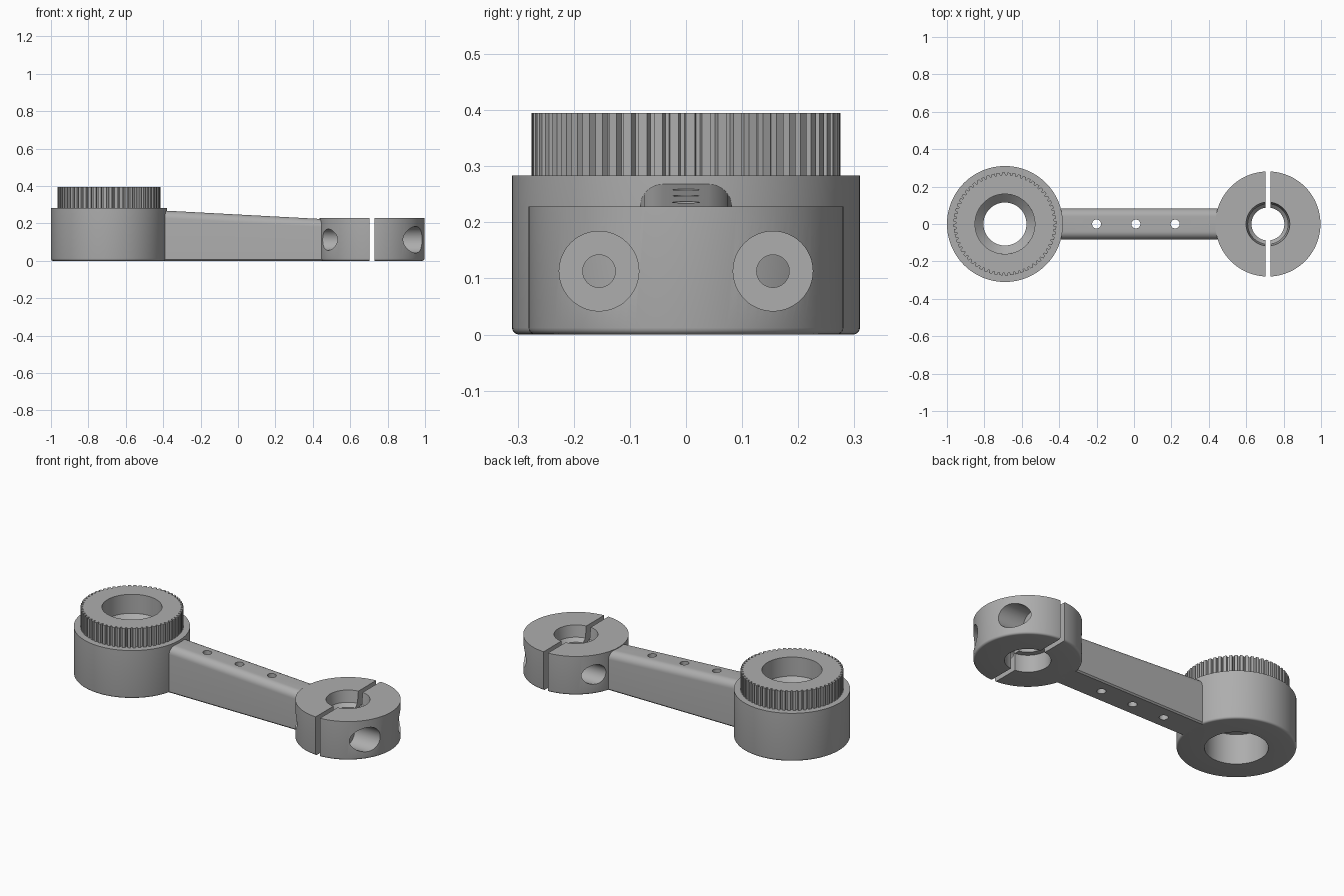
import bpy, bmesh
from math import sin, cos, pi, radians
from mathutils import Matrix

if "Cube" in bpy.data.objects:
    bpy.data.objects.remove(bpy.data.objects["Cube"])

grey = bpy.data.materials.new("plain grey")
grey.use_nodes = True
colour = (0.42, 0.42, 0.42, 1)
grey.diffuse_color = colour
grey.node_tree.nodes["Principled BSDF"].inputs["Base Color"].default_value = colour

HUB_X, CLAMP_X = -0.69, 0.716


def finish(bm, name):
    bmesh.ops.recalc_face_normals(bm, faces=bm.faces)
    mesh = bpy.data.meshes.new(name)
    bm.to_mesh(mesh)
    bm.free()
    mesh.materials.append(grey)
    obj = bpy.data.objects.new(name, mesh)
    bpy.context.collection.objects.link(obj)
    return obj


def loft(bm, rings, closed=False):
    """Bridge rings of equal length; cap the ends unless closed."""
    rings = [[bm.verts.new(p) for p in ring] for ring in rings]
    n = len(rings[0])
    last = len(rings) if closed else len(rings) - 1
    for i in range(last):
        a, b = rings[i], rings[(i + 1) % len(rings)]
        for j in range(n):
            k = (j + 1) % n
            bm.faces.new((a[j], a[k], b[k], b[j]))
    if not closed:
        bm.faces.new(rings[0])
        bm.faces.new(rings[-1])


def lathe(name, x, profile, steps=96):
    """Spin a closed (radius, height) profile about the vertical at x."""
    bm = bmesh.new()
    turns = [2 * pi * i / steps for i in range(steps)]
    loft(bm, [[(x + r * cos(t), r * sin(t), z) for r, z in profile]
              for t in turns], closed=True)
    return finish(bm, name)


def rod(name, centre, radius, length, axis, steps=48):
    bm = bmesh.new()
    turn = Matrix.Rotation(pi / 2, 4, "Y") if axis == "X" else Matrix()
    bmesh.ops.create_cone(bm, cap_ends=True, segments=steps, radius1=radius,
                          radius2=radius, depth=length,
                          matrix=Matrix.Translation(centre) @ turn)
    return finish(bm, name)


def box(name, centre, size):
    bm = bmesh.new()
    bmesh.ops.create_cube(bm, size=1, matrix=Matrix.Translation(centre)
                          @ Matrix.Diagonal((*size, 1)))
    return finish(bm, name)


def cut(target, cutter):
    cutter.hide_render = True
    mod = target.modifiers.new("cut", "BOOLEAN")
    mod.operation, mod.solver, mod.object = "DIFFERENCE", "EXACT", cutter
    bpy.context.view_layer.objects.active = target
    bpy.ops.object.modifier_apply(modifier=mod.name)
    bpy.data.objects.remove(cutter)


def rounded_foot(r, edge=0.012):
    """Profile points of a small fillet at the bottom outer edge."""
    return [(r - edge + edge * sin(t), edge - edge * cos(t))
            for t in (0, pi / 8, pi / 4, 3 * pi / 8, pi / 2)]


# Large hub: recess below, lip and funnel above
hub = lathe("hub", HUB_X, rounded_foot(0.31) + [
    (0.31, 0.283), (0.16, 0.283), (0.115, 0.24), (0.115, 0.175), (0.165, 0.175), (0.165, 0)])

# Toothed ring on the hub
TEETH, TIP, ROOT = 60, 0.275, 0.261
outline = []
for i in range(TEETH):
    for part, r in ((0, TIP), (0.55, TIP), (0.65, ROOT), (0.9, ROOT)):
        outline.append((r, 2 * pi * (i + part) / TEETH))
bm = bmesh.new()


def ring_at(z, bore=None):
    return [(HUB_X + (bore or r) * cos(t), (bore or r) * sin(t), z) for r, t in outline]


loft(bm, [ring_at(0.28), ring_at(0.395), ring_at(0.395, 0.16), ring_at(0.28, 0.16)], closed=True)
gear = finish(bm, "toothed_ring")


# Tapered arm with rounded upper edges
def arm_section(x, top, half=0.082, fillet=0.042, foot=0.008):
    side = [(half - foot, 0), (half, foot)]
    for i in range(9):
        t = i * pi / 16
        side.append((half - fillet + fillet * cos(t), top - fillet + fillet * sin(t)))
    return [(x, y, z) for y, z in side] + [(x, -y, z) for y, z in reversed(side)]


bm = bmesh.new()
loft(bm, [arm_section(-0.42, 0.27), arm_section(0.48, 0.222)])
arm = finish(bm, "arm")
for x in (-0.2, 0.01, 0.22):
    cut(arm, rod("arm_hole_cutter", (x, 0, 0.14), 0.024, 0.6, "Z", 32))

# Split clamp with an inner lip
clamp = lathe("clamp", CLAMP_X, rounded_foot(0.281) + [
    (0.281, 0.228), (0.117, 0.228), (0.108, 0.16), (0.088, 0.14),
    (0.088, 0.10), (0.12, 0.10), (0.12, 0)])
for side in (-1, 1):
    y, z = 0.155 * side, 0.113
    cut(clamp, rod("bolt_cutter", (CLAMP_X, y, z), 0.029, 0.8, "X"))
    cut(clamp, rod("bolt_head_cutter", (1.02, y, z), 0.071, 0.4, "X"))
    cut(clamp, rod("nut_cutter", (0.41, y, z), 0.057, 0.4, "X"))
cut(clamp, box("slot_cutter", (CLAMP_X, 0, 0.1), (0.028, 1, 1)))

# Smooth curved walls, keep crisp edges
for obj in bpy.context.view_layer.objects:
    obj.select_set(obj in (hub, gear, arm, clamp))
bpy.context.view_layer.objects.active = hub
bpy.ops.object.shade_smooth_by_angle(angle=radians(30))
